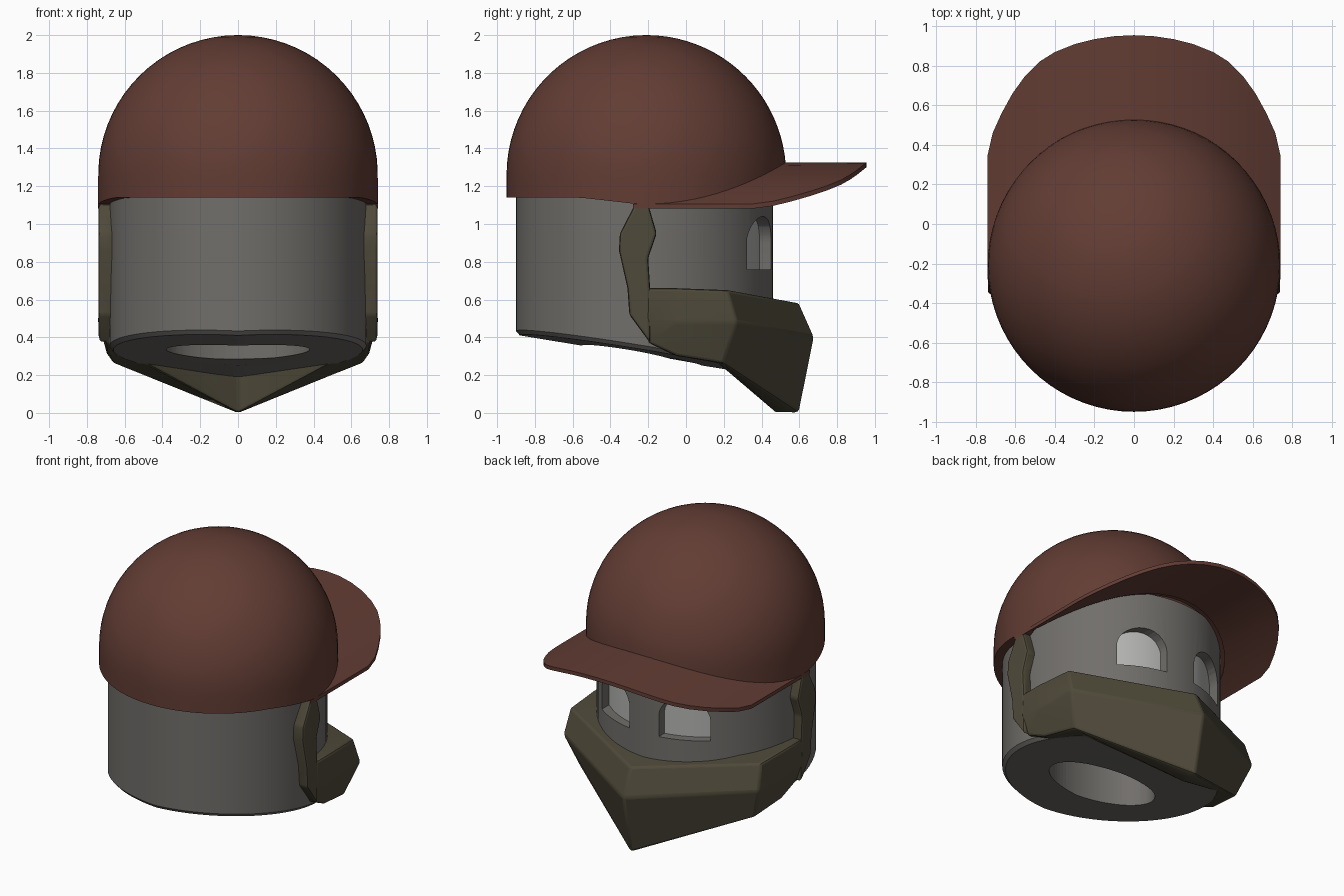
import bpy, bmesh, math
from mathutils import Vector

if "Cube" in bpy.data.objects:
    bpy.data.objects.remove(bpy.data.objects["Cube"])


def material(name, rgb):
    m = bpy.data.materials.new(name)
    m.diffuse_color = (*rgb, 1)
    m.use_nodes = True
    m.node_tree.nodes["Principled BSDF"].inputs["Base Color"].default_value = m.diffuse_color
    return m


GREY = material("stone grey", (0.165, 0.157, 0.145))
PALE = material("pale eye grey", (0.46, 0.46, 0.45))
BROWN = material("cap brown", (0.122, 0.046, 0.034))
OLIVE = material("mask olive", (0.077, 0.067, 0.041))


def finish(name, bm, mat=None, angle=35):
    bmesh.ops.recalc_face_normals(bm, faces=bm.faces[:])
    me = bpy.data.meshes.new(name)
    bm.to_mesh(me)
    bm.free()
    ob = bpy.data.objects.new(name, me)
    bpy.context.collection.objects.link(ob)
    if mat:
        me.materials.append(mat)
        smooth(ob, angle)
    return ob


def smooth(ob, angle):
    bpy.ops.object.select_all(action='DESELECT')
    ob.select_set(True)
    bpy.context.view_layer.objects.active = ob
    bpy.ops.object.shade_smooth_by_angle(angle=math.radians(angle))


def apply_modifier(ob, kind, **settings):
    mod = ob.modifiers.new(kind.title(), kind)
    for k, v in settings.items():
        setattr(mod, k, v)
    bpy.context.view_layer.objects.active = ob
    bpy.ops.object.modifier_apply(modifier=mod.name)


def loft(bm, rows, closed=True, caps=True):
    """Skin a list of equally long point rows; closed joins each row's ends."""
    vs = [[bm.verts.new(p) for p in r] for r in rows]
    n = len(vs[0])
    for a, b in zip(vs, vs[1:]):
        for i in range(n if closed else n - 1):
            j = (i + 1) % n
            bm.faces.new((a[i], a[j], b[j], b[i]))
    if caps:
        bm.faces.new(vs[0])
        bm.faces.new(vs[-1])
    return vs


N = 72
RING = [2 * math.pi * i / N for i in range(N)]


def circle(r, cy, zf, rx=None):
    pts = [((rx or r) * math.cos(a), cy + r * math.sin(a)) for a in RING]
    return [(x, y, zf(x, y)) for x, y in pts]


# Head: cylinder with a sloping underside
def chin_z(x, y):
    return 0.265 - 0.165 * y + 0.05 * abs(x)


bm = bmesh.new()
rows = [circle(r, -0.22, chin_z) for r in (0.30, 0.66)]
rows += [circle(0.68, -0.22, lambda x, y: chin_z(x, y) + 0.02),
         circle(0.68, -0.22, lambda x, y: 1.29)]
loft(bm, rows)
head = finish("head", bm, GREY)

# Neck hole and arched eye openings, cut from the head
bm = bmesh.new()
loft(bm, [circle(0.24, -0.31, lambda x, y, z=z: z, 0.38) for z in (0.05, 1.0)])
cutters = [finish("neck_cutter", bm)]
for side in (-1, 1):
    arch = [(0.11, 0.76), (0.41, 0.76)]
    arch += [(0.26 + 0.15 * math.cos(t), 0.90 + 0.14 * math.sin(t))
             for t in [math.pi * k / 14 for k in range(15)]]
    bm = bmesh.new()
    loft(bm, [[(side * x, y, z) for x, z in arch] for y in (0.15, 0.8)])
    cutters.append(finish("eye_cutter", bm))
for c in cutters:
    c.hide_render = True
    apply_modifier(head, 'BOOLEAN', object=c, operation='DIFFERENCE', solver='EXACT')
    bpy.data.objects.remove(c)
smooth(head, 35)

# Pale lining seen through the eye openings
bm = bmesh.new()
loft(bm, [circle(0.62, -0.22, lambda x, y, z=z: z) for z in (0.7, 1.1)], caps=False)
finish("eye_lining", bm, PALE)


# Cap dome: its rim is level behind and rises in an arch over the face
def visor_z(x):
    return 1.325 - 0.40 * x * x


def rim_z(x, y):
    if y > -0.21:
        return visor_z(x) - 0.015
    return 1.10 + 0.04 * min(1, (-0.21 - y) / 0.35)


ROWS = 22
rows = [circle(0.66, -0.21, rim_z)]
for k in range(ROWS):
    row = []
    for a in RING:
        x, y = math.cos(a), math.sin(a)
        lo = math.asin((rim_z(0.74 * x, -0.21 + 0.74 * y) - 1.26) / 0.74)
        phi = lo + (math.pi / 2 - 0.01 - lo) * k / (ROWS - 1)
        r = 0.74 * math.cos(max(phi, 0))
        row.append((x * r, -0.21 + y * r, 1.26 + 0.74 * math.sin(phi)))
    rows.append(row)
bm = bmesh.new()
vs = loft(bm, rows, caps=False)
bm.faces.new(vs[-1])
finish("cap_dome", bm, BROWN, 50)

# Visor: arched sheet between the dome and a rounded outline
half = [(0.74, -0.28), (0.74, 0.02), (0.74, 0.35), (0.715, 0.46), (0.67, 0.56),
        (0.615, 0.66), (0.55, 0.75), (0.48, 0.82), (0.40, 0.87), (0.30, 0.91),
        (0.20, 0.935), (0.10, 0.95), (0, 0.955)]
outline = half + [(-x, y) for x, y in half[-2::-1]]
cols = []
for i, (x, y) in enumerate(outline):
    a = math.pi * i / (len(outline) - 1)
    p, q = Vector((0.70 * math.cos(a), -0.21 + 0.70 * math.sin(a))), Vector((x, y))
    sheet = [p.lerp(q, t / 6) for t in range(7)]
    top = [(s.x, s.y, visor_z(s.x)) for s in sheet]
    under = [(s.x, s.y, visor_z(s.x) - 0.025) for s in sheet[::-1]]
    cols.append(top + under)
bm = bmesh.new()
loft(bm, cols)
finish("cap_visor", bm, BROWN, 50)

# Mask: wedge-shaped jaw, sections run from one ear round the chin to the other
# (outer top, outer belt, outer bottom, inner bottom, inner top)
jaw = [
    [(.735, -.21, .66), (.74, -.21, .50), (.70, -.20, .37), (.64, -.20, .38), (.64, -.21, .66)],
    [(.735, -.05, .66), (.74, -.05, .48), (.69, -.05, .30), (.60, -.05, .31), (.62, -.05, .66)],
    [(.72, .22, .65), (.74, .27, .48), (.66, .20, .26), (.50, .16, .27), (.49, .19, .65)],
    [(0, .60, .58), (0, .68, .40), (0, .60, 0), (0, .47, 0), (0, .43, .60)],
]
jaw += [[(-x, y, z) for x, y, z in s] for s in jaw[-2::-1]]
bm = bmesh.new()
loft(bm, jaw)
mask = finish("mask_jaw", bm, OLIVE)

# Ear straps of the mask
strap = [(-.27, 1.105), (-.20, 1.105), (-.155, .95), (-.20, .82), (-.19, .66),
         (-.19, .37), (-.30, .52), (-.31, .66), (-.355, .86), (-.35, .95)]
bm = bmesh.new()
for side in (-1, 1):
    loft(bm, [[(side * x, y, z) for y, z in strap] for x in (0.65, 0.739)])
straps = finish("mask_straps", bm, OLIVE)
for ob in (mask, straps):
    apply_modifier(ob, 'BEVEL', width=0.015, segments=2, limit_method='ANGLE',
                   angle_limit=math.radians(20))
    smooth(ob, 30)
